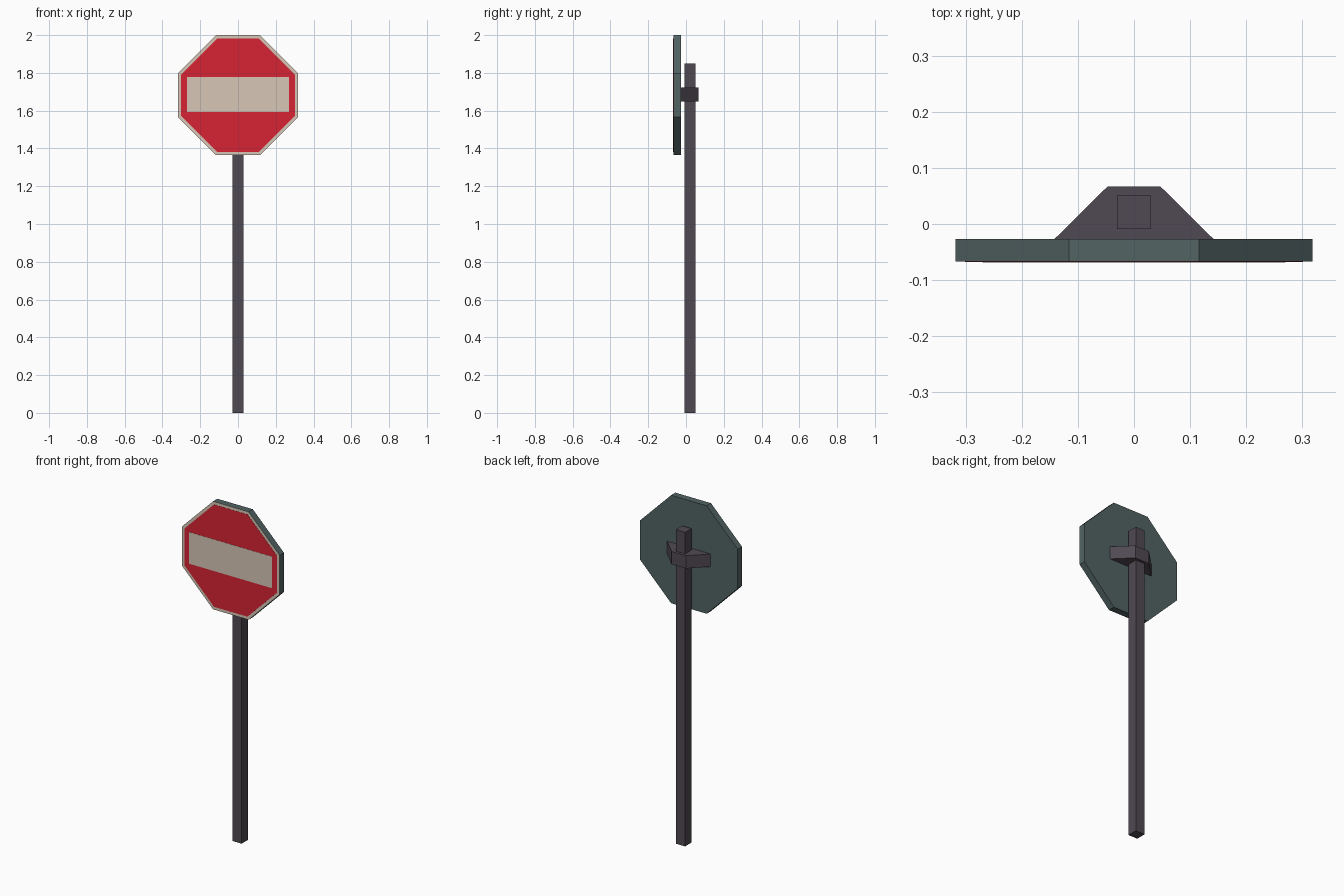
import bpy, bmesh
from mathutils import Vector

if "Cube" in bpy.data.objects:
    bpy.data.objects.remove(bpy.data.objects["Cube"])


def material(name, rgb):
    m = bpy.data.materials.new(name)
    m.diffuse_color = (*rgb, 1)
    m.use_nodes = True
    m.node_tree.nodes["Principled BSDF"].inputs["Base Color"].default_value = m.diffuse_color
    return m


CREAM = material("cream", (0.68, 0.57, 0.47))
RED = material("red", (0.68, 0.017, 0.034))
TEAL = material("dark_teal", (0.085, 0.125, 0.125))
METAL = material("dark_purple_grey", (0.08, 0.068, 0.085))


def prism(name, points, offset, mats):
    """Extrude a flat outline; the second material goes on front (-y) faces."""
    bm = bmesh.new()
    face = bm.faces.new([bm.verts.new(p) for p in points])
    ext = bmesh.ops.extrude_face_region(bm, geom=[face])
    verts = [g for g in ext["geom"] if isinstance(g, bmesh.types.BMVert)]
    bmesh.ops.translate(bm, verts=verts, vec=Vector(offset))
    bmesh.ops.recalc_face_normals(bm, faces=bm.faces)
    bm.normal_update()
    for f in bm.faces:
        f.material_index = 1 if len(mats) > 1 and f.normal.y < -0.9 else 0
    me = bpy.data.meshes.new(name)
    bm.to_mesh(me)
    bm.free()
    for m in mats:
        me.materials.append(m)
    ob = bpy.data.objects.new(name, me)
    bpy.context.collection.objects.link(ob)
    return ob


SIGN_Z = 1.682   # centre height of the sign
FRONT = -0.067   # sign front


def octagon(r, c, y):
    outline = [(r, -c), (r, c), (c, r), (-c, r), (-r, c), (-r, -c), (-c, -r), (c, -r)]
    return [(x, y, SIGN_Z + z) for x, z in outline]


def rect(hx, hz, y, z0):
    return [(x, y, z0 + z) for x, z in ((-hx, -hz), (hx, -hz), (hx, hz), (-hx, hz))]


# Octagonal plate: teal rim and back, cream front
prism("sign_plate", octagon(0.318, 0.116, FRONT), (0, 0.04, 0), [TEAL, CREAM])
# Painted red field and cream bar
prism("red_field", octagon(0.301, 0.109, FRONT - 0.001), (0, 0.002, 0), [RED])
prism("cream_bar", rect(0.27, 0.093, FRONT - 0.002, 1.685), (0, 0.002, 0), [CREAM])

# Square post
post = [(-0.03, -0.009, 0), (0.03, -0.009, 0), (0.03, 0.051, 0), (-0.03, 0.051, 0)]
prism("post", post, (0, 0, 1.85), [METAL])

# Tapered bracket clamping the plate to the post
bz = 1.648
bracket = [(-0.142, -0.027, bz), (0.142, -0.027, bz), (0.047, 0.067, bz), (-0.047, 0.067, bz)]
prism("bracket", bracket, (0, 0, 0.075), [METAL])
